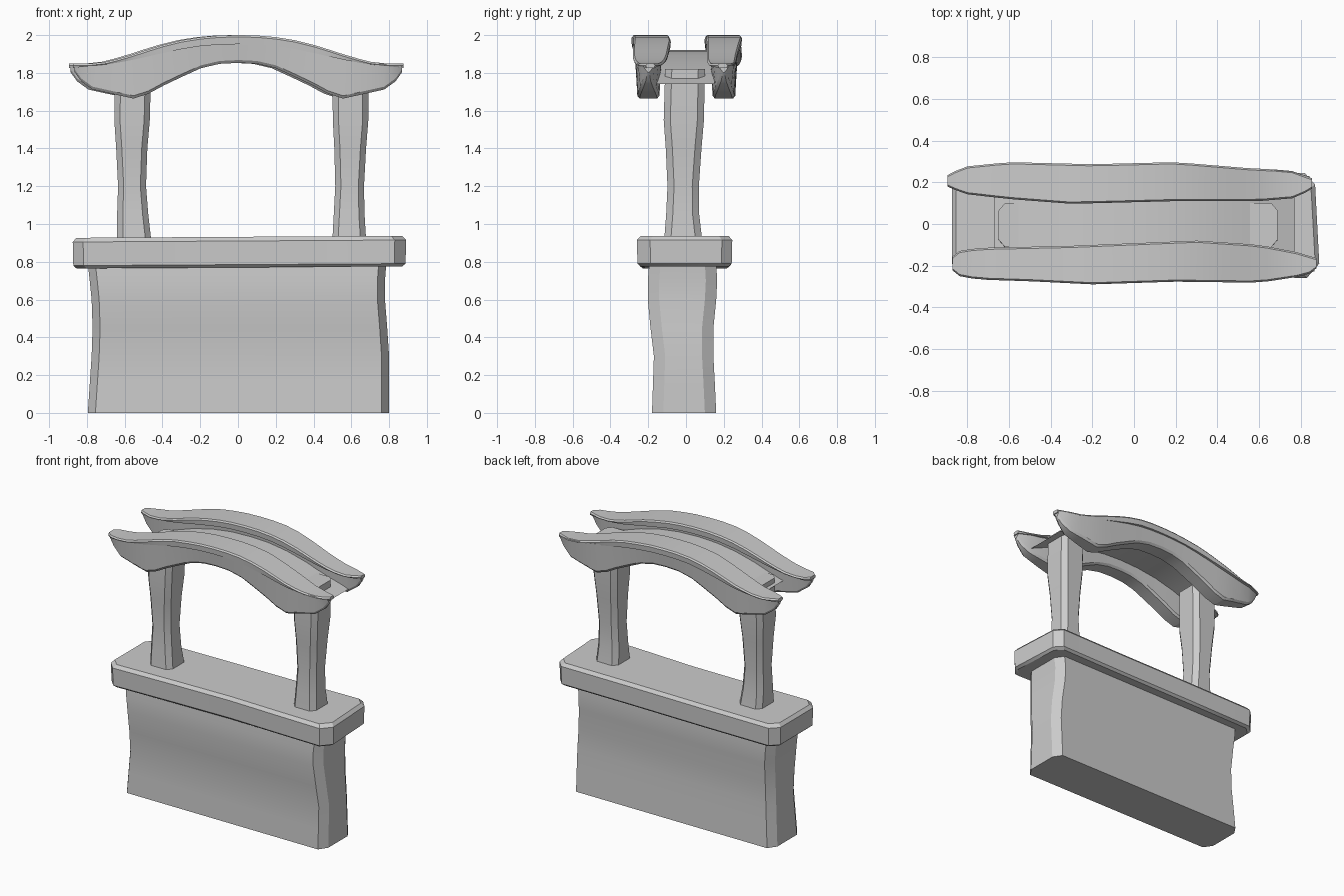
import bpy, bmesh, math

if "Cube" in bpy.data.objects:
    bpy.data.objects.remove(bpy.data.objects["Cube"])


def loft(name, rings, angle=28):
    """Closed solid through a list of equal-length point rings."""
    bm = bmesh.new()
    rows = [[bm.verts.new(p) for p in r] for r in rings]
    n = len(rows[0])
    for a, b in zip(rows, rows[1:]):
        for i in range(n):
            j = (i + 1) % n
            bm.faces.new((a[i], a[j], b[j], b[i]))
    bm.faces.new(rows[0][::-1])
    bm.faces.new(rows[-1])
    return finish(name, bm, angle)


def finish(name, bm, angle=28):
    bmesh.ops.recalc_face_normals(bm, faces=bm.faces)
    me = bpy.data.meshes.new(name)
    bm.to_mesh(me)
    bm.free()
    ob = bpy.data.objects.new(name, me)
    bpy.context.collection.objects.link(ob)
    bpy.ops.object.select_all(action='DESELECT')
    ob.select_set(True)
    bpy.context.view_layer.objects.active = ob
    bpy.ops.object.shade_smooth_by_angle(angle=math.radians(angle))
    return ob


def lerp(keys, x):
    if x <= keys[0][0]:
        return keys[0][1]
    for (x0, v0), (x1, v1) in zip(keys, keys[1:]):
        if x <= x1:
            return v0 + (v1 - v0) * (x - x0) / (x1 - x0)
    return keys[-1][1]


def oct_ring(z, x0, x1, y0, y1, cx, cy):
    """Rectangle with chamfered corners at height z."""
    return [(x0 + cx, y0, z), (x1 - cx, y0, z), (x1, y0 + cy, z), (x1, y1 - cy, z),
            (x1 - cx, y1, z), (x0 + cx, y1, z), (x0, y1 - cy, z), (x0, y0 + cy, z)]


# Base block with gently wavy sides
loft("base", [oct_ring(z, x0, x1, y0, y1, .04, .06) for z, x0, x1, y0, y1 in [
    (0, -.795, .80, -.18, .16), (.15, -.785, .80, -.175, .153),
    (.3, -.775, .80, -.17, .145), (.45, -.77, .79, -.188, .145),
    (.6, -.775, .778, -.202, .16), (.7, -.785, .778, -.202, .165),
    (.79, -.795, .785, -.195, .16)]])

# Counter slab with chamfered corners and softened rims
outline = [(-.875, -.19), (-.82, -.25), (-.35, -.24), (.1, -.235), (.5, -.25), (.83, -.26),
           (.89, -.19), (.87, .19), (.82, .245), (.3, .24), (-.3, .24), (-.82, .235), (-.875, .18)]
loft("counter", [[(x * (1 - s / .88), y * (1 - s / .25), z + .006 * x) for x, y in outline]
                 for z, s in [(.77, .02), (.785, .003), (.91, 0), (.932, .02)]])

# Two posts, pinched below the middle
for name, spans in [
    ("left_post", [(.92, -.64, -.46), (1.05, -.64, -.475), (1.2, -.635, -.487),
                   (1.4, -.645, -.48), (1.55, -.655, -.467), (1.82, -.65, -.46)]),
    ("right_post", [(.92, .50, .678), (1.05, .507, .67), (1.2, .515, .667),
                    (1.4, .51, .678), (1.55, .502, .69), (1.82, .50, .69)])]:
    depth = [(.92, -.115, .085), (1.05, -.105, .07), (1.2, -.098, .068),
             (1.4, -.107, .082), (1.55, -.118, .095), (1.82, -.11, .10)]
    loft(name, [oct_ring(z, x0, x1, y0, y1, .03, .035)
                for (z, x0, x1), (_, y0, y1) in zip(spans, depth)])

# Arched roof beams: cap top, cap underside and fascia bottom against distance from centre
top = [(0, 2.0), (.1, 1.998), (.2, 1.989), (.3, 1.973), (.4, 1.948), (.5, 1.917),
       (.6, 1.884), (.7, 1.859), (.78, 1.85), (.88, 1.85)]
under = [(0, 1.952), (.1, 1.95), (.2, 1.942), (.3, 1.926), (.4, 1.905), (.5, 1.882),
         (.6, 1.86), (.7, 1.845), (.78, 1.837), (.88, 1.826)]
bottom = [(0, 1.853), (.1, 1.848), (.2, 1.825), (.3, 1.78), (.4, 1.733), (.48, 1.69),
          (.56, 1.664), (.68, 1.69), (.78, 1.712), (.84, 1.755), (.875, 1.803)]
half = [.1, .2, .3, .4, .48, .56, .64, .7, .78, .84, .875]
stations = [-v for v in reversed(half)] + [0] + half

# Plan outlines (outer edge, inner edge) of each cap
front_plan = ([(-.875, -.22), (-.84, -.25), (-.75, -.267), (-.5, -.275), (-.2, -.29), (.2, -.277),
               (.6, -.282), (.78, -.255), (.84, -.24), (.88, -.21)],
              [(-.875, -.16), (-.84, -.13), (-.75, -.115), (-.3, -.105), (.3, -.08), (.6, -.10),
               (.78, -.135), (.88, -.165)])
back_plan = ([(-.895, .235), (-.82, .275), (-.6, .297), (-.2, .287), (.2, .297), (.55, .268),
              (.75, .258), (.855, .22)],
             [(-.895, .18), (-.82, .145), (-.6, .12), (-.3, .097), (.2, .11), (.6, .11),
              (.78, .125), (.855, .17)])

for side, s, shift, plan in [("front", -1, 0.002, front_plan), ("back", 1, -.02, back_plan)]:
    caps, fascias = [], []
    for u in stations:
        x, a = u + shift, abs(u)
        yo, yi = lerp(plan[0], x), lerp(plan[1], x)
        zt, zb, zf = lerp(top, a), lerp(under, a), lerp(bottom, a)
        e = .008 * s
        caps.append([(x, yo - e, zt), (x, yo, zt - .01), (x, yo - e / 2, zb),
                     (x, yi + e / 2, zb), (x, yi, zt - .01), (x, yi + e, zt)])
        # Fascia hangs below the cap and narrows towards the tips
        c = .2 * s + .1 * (yo + yi - .39 * s)
        w = lerp([(0, .062), (.6, .058), (.78, .042), (.875, .016)], a)
        xf = x * .99
        fascias.append([(xf, c + (w + .012) * s, zb + .01), (xf, c + w * s, zf + .015),
                        (xf, c + (w - .012) * s, zf), (xf, c - (w - .012) * s, zf),
                        (xf, c - w * s, zf + .015), (xf, c - (w + .012) * s, zb + .01)])
    loft(side + "_roof_cap", caps)
    loft(side + "_roof_fascia", fascias)

# Thin curved roof sheet between the beams
sheet = [(0, 1.922), (.15, 1.916), (.3, 1.895), (.45, 1.857), (.6, 1.805), (.68, 1.775), (.77, 1.742)]
bm = bmesh.new()
rows = []
for x in (-.67, -.6, -.45, -.3, -.15, 0, .15, .3, .45, .6, .68, .77):
    z = lerp(sheet, abs(x))
    rows.append([bm.verts.new((x, y, z)) for y in (-.155, .15)])
for a, b in zip(rows, rows[1:]):
    bm.faces.new((a[0], b[0], b[1], a[1]))
finish("roof_sheet", bm, 40)
